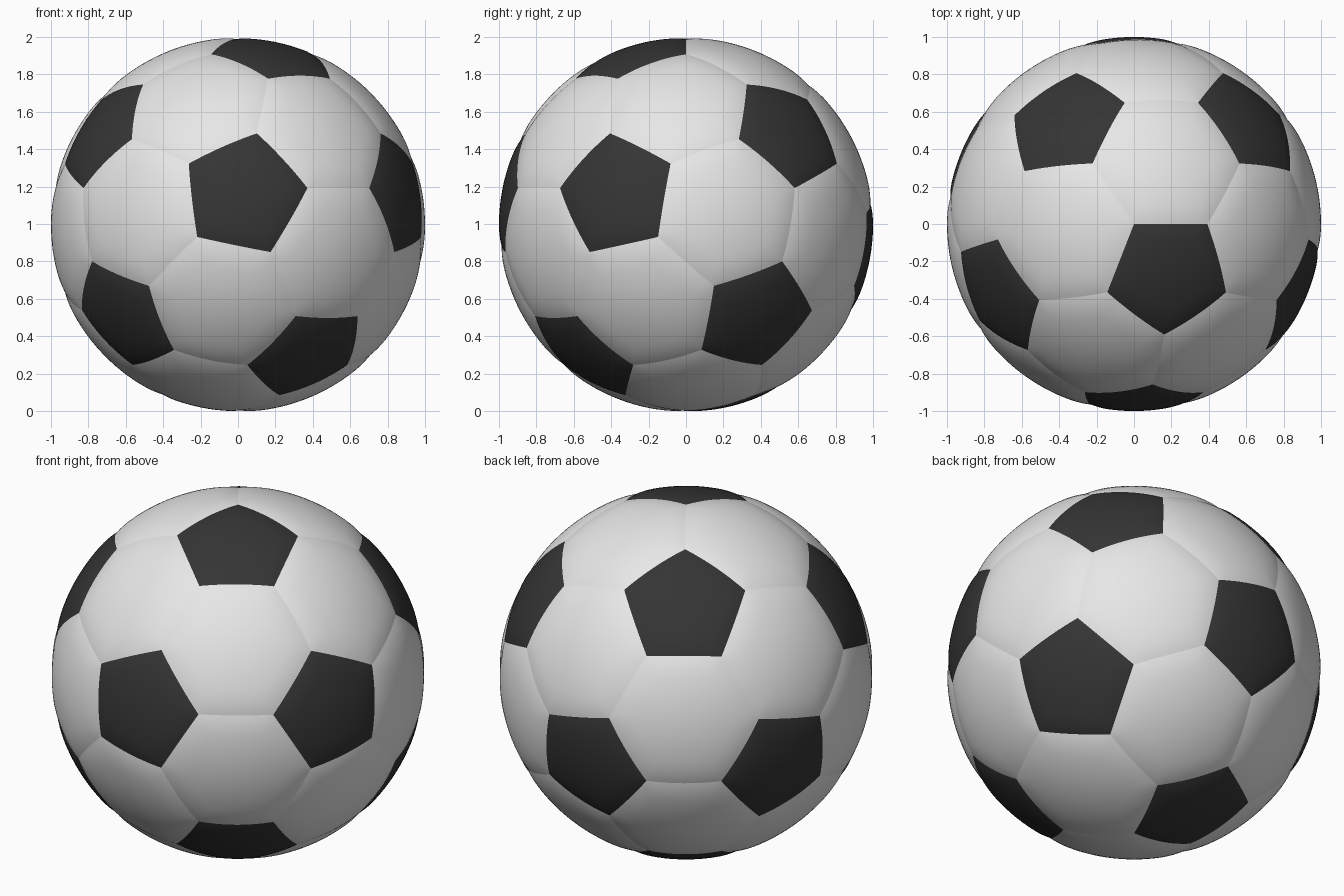
import bpy, bmesh, math
from mathutils import Vector, Matrix

if "Cube" in bpy.data.objects:
    bpy.data.objects.remove(bpy.data.objects["Cube"])

DEPTH, BAND, N = 0.008, 0.36, 12   # seam depth, rounded rim share, grid per wedge

def material(name, c):
    m = bpy.data.materials.new(name)
    m.diffuse_color = (c, c, c, 1)
    m.use_nodes = True
    m.node_tree.nodes["Principled BSDF"].inputs["Base Color"].default_value = m.diffuse_color
    return m

# Icosahedron corners: the centres of the dark pentagons
phi = (1 + math.sqrt(5)) / 2
ico = []
for s in (-1, 1):
    for t in (-phi, phi):
        ico += [Vector((0, s, t)), Vector((s, t, 0)), Vector((t, 0, s))]

def adjacent(p, q):
    return 0.1 < (p - q).length < 2.1

# Turn the ball: one seam corner on top, a pentagon edge running to +x, pentagon to -y
A = ico[0]
near = [p for p in ico if adjacent(A, p)]
B = near[0]
for C in [p for p in near if adjacent(p, B)]:
    z = (2 * A + B).normalized()
    d = C - B
    x = (d - z * d.dot(z)).normalized()
    y = z.cross(x)
    if A.dot(y) < 0:
        rot = Matrix((x, y, z))
        break
ico = [rot @ p for p in ico]

# Panel outlines
panels = []
for a in ico:
    n = a.normalized()
    u = n.orthogonal().normalized()
    v = n.cross(u)
    ring = [(2 * a + b) / 3 for b in ico if adjacent(a, b)]
    ring.sort(key=lambda p: math.atan2(p.dot(v), p.dot(u)))
    panels.append((ring, 1))
for i in range(12):
    for j in range(i + 1, 12):
        for k in range(j + 1, 12):
            a, b, c = ico[i], ico[j], ico[k]
            if adjacent(a, b) and adjacent(b, c) and adjacent(a, c):
                if a.cross(b).dot(c) < 0:
                    b, c = c, b
                ring = []
                for p, q in ((a, b), (b, c), (c, a)):
                    ring += [(2 * p + q) / 3, (p + 2 * q) / 3]
                panels.append((ring, 0))

# Softly padded spherical panels, each a fan of subdivided wedges
bm = bmesh.new()
tag = bm.faces.layers.int.new("panel")
for pid, (ring, mat) in enumerate(panels):
    centre = sum(ring, Vector()) / len(ring)
    for e in range(len(ring)):
        p, q = ring[e], ring[(e + 1) % len(ring)]
        rows = []
        for r in range(N + 1):
            t = 1 - (1 - r / N) ** 1.3
            rad = 1 - DEPTH * max(0, (t - 1 + BAND) / BAND) ** 2
            row = []
            for s in range(r + 1):
                edge = p.lerp(q, s / r) if r else p
                row.append(bm.verts.new(centre.lerp(edge, t).normalized() * rad))
            rows.append(row)
        for r in range(N):
            for s in range(r + 1):
                tris = [(rows[r][s], rows[r + 1][s], rows[r + 1][s + 1])]
                if s < r:
                    tris.append((rows[r][s], rows[r + 1][s + 1], rows[r][s + 1]))
                for tri in tris:
                    f = bm.faces.new(tri)
                    f.material_index, f.smooth, f[tag] = mat, True, pid
bmesh.ops.remove_doubles(bm, verts=bm.verts, dist=1e-4)
bmesh.ops.recalc_face_normals(bm, faces=bm.faces)
# Seams stay crisp
for e in bm.edges:
    if len({f[tag] for f in e.link_faces}) > 1:
        e.smooth = False
low = min(v.co.z for v in bm.verts)
bmesh.ops.translate(bm, verts=bm.verts, vec=(0, 0, -low))

me = bpy.data.meshes.new("ball_panels")
bm.to_mesh(me)
bm.free()
me.materials.append(material("white", 0.8))
me.materials.append(material("black", 0.035))
bpy.context.collection.objects.link(bpy.data.objects.new("ball_panels", me))
